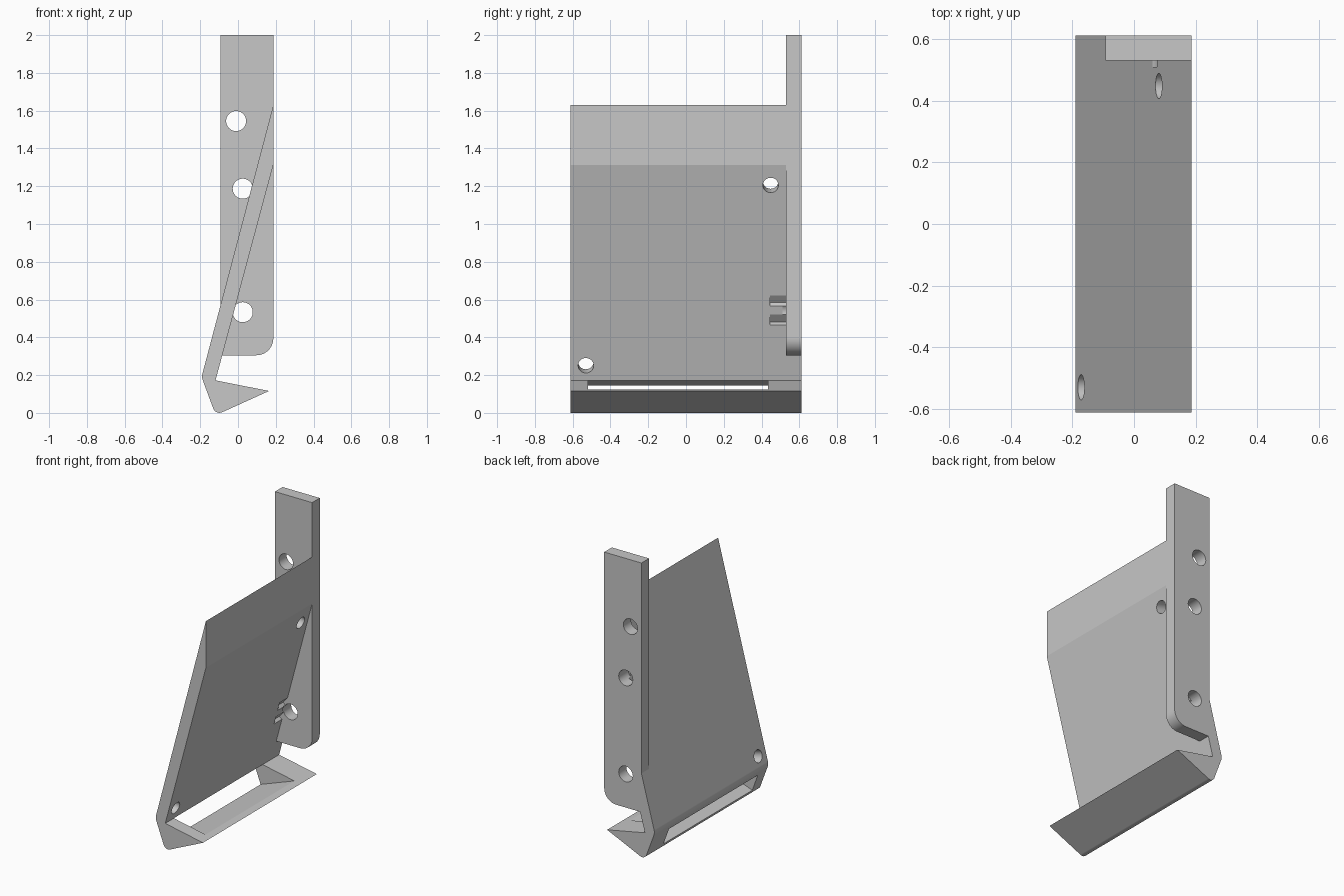
import bpy, bmesh, math
from mathutils import Vector

cube = bpy.data.objects.get("Cube")
if cube:
    bpy.data.objects.remove(cube, do_unlink=True)

grey = bpy.data.materials.new("plain grey")
grey.use_nodes = True
colour = (0.57, 0.57, 0.57, 1)
grey.diffuse_color = colour
grey.node_tree.nodes["Principled BSDF"].inputs["Base Color"].default_value = colour


def extrude(name, profile, y0, y1):
    """Extrude an x-z outline along y."""
    bm = bmesh.new()
    face = bm.faces.new([bm.verts.new((x, y0, z)) for x, z in profile])
    out = bmesh.ops.extrude_face_region(bm, geom=[face])
    bmesh.ops.translate(bm, vec=(0, y1 - y0, 0),
                        verts=[v for v in out["geom"] if isinstance(v, bmesh.types.BMVert)])
    bmesh.ops.recalc_face_normals(bm, faces=bm.faces)
    mesh = bpy.data.meshes.new(name)
    bm.to_mesh(mesh)
    bm.free()
    mesh.materials.append(grey)
    obj = bpy.data.objects.new(name, mesh)
    bpy.context.collection.objects.link(obj)
    return obj


def cylinder(name, centre, axis, radius, depth):
    bpy.ops.mesh.primitive_cylinder_add(vertices=40, radius=radius, depth=depth, location=centre)
    obj = bpy.context.object
    obj.name = name
    obj.rotation_euler = Vector(axis).to_track_quat("Z", "Y").to_euler()
    obj.data.materials.append(grey)
    return obj


def boolean(target, tool, operation):
    """Apply a boolean and remove its tool."""
    mod = target.modifiers.new(operation, "BOOLEAN")
    mod.operation, mod.object, mod.solver = operation, tool, "EXACT"
    bpy.ops.object.select_all(action="DESELECT")
    bpy.context.view_layer.objects.active = target
    target.select_set(True)
    bpy.ops.object.modifier_apply(modifier=mod.name)
    bpy.data.objects.remove(tool, do_unlink=True)


def fillet(prev, corner, nxt, radius, steps=8):
    """Points of a rounded outline corner."""
    p, c, n = Vector(prev), Vector(corner), Vector(nxt)
    a, b = (p - c).normalized(), (n - c).normalized()
    half = a.angle(b) / 2
    cut = radius / math.tan(half)
    centre = c + (a + b).normalized() * radius / math.sin(half)
    start = (c + a * cut - centre).normalized()
    end = (c + b * cut - centre).normalized()
    return [tuple(centre + start.slerp(end, i / steps) * radius) for i in range(steps + 1)]


# Leaning plate with a hooked lip along its foot
front, back, wall = -0.612, 0.612, 0.53
top, inner_top = (0.187, 1.63), (0.187, 1.313)
inner, tip = (-0.119, 0.172), (0.165, 0.116)
heel, bend = (-0.118, -0.012), (-0.193, 0.19)
outline = [top, inner_top, inner, tip]
outline += fillet(tip, heel, bend, 0.035)
outline += fillet(heel, bend, top, 0.06)
bracket = extrude("leaning_bracket", outline, front, back)

# Upright mounting strip with one rounded lower corner
low, right, left = 0.305, 0.187, -0.093
strip = [(left, 2.0), (left, low)]
strip += fillet((left, low), (right, low), (right, 2.0), 0.09, 12)
strip += [(right, 2.0)]
boolean(bracket, extrude("mounting_strip", strip, wall, back), "UNION")

# Screw holes through the strip
for x, z in [(-0.01, 1.545), (0.025, 1.187), (0.025, 0.533)]:
    boolean(bracket, cylinder("strip_hole", (x, 0.58, z), (0, 1, 0), 0.053, 0.14), "DIFFERENCE")

# Two holes square to the plate
across = Vector((-0.966, 0, 0.258))
for centre in [(0.118, 0.448, 1.216), (-0.136, -0.53, 0.261)]:
    boolean(bracket, cylinder("plate_hole", centre, across, 0.041, 0.3), "DIFFERENCE")

# Long slot through the lip
slot = [(-0.119, 0.172), (-0.24, 0.118), (-0.24, -0.005), (0.12, 0.125), (0.12, 0.25), (-0.09, 0.25)]
boolean(bracket, extrude("lip_slot", slot, -0.52, 0.435), "DIFFERENCE")

# Pair of small notches beside the lowest screw hole
for notch in [[(-0.014, 0.565), (-0.03, 0.585), (0.0, 0.622), (0.05, 0.6)],
              [(-0.026, 0.52), (-0.06, 0.48), (-0.041, 0.465), (0.03, 0.49)]]:
    boolean(bracket, extrude("notch", notch, 0.445, wall), "DIFFERENCE")

# Smooth the rounded corners and bores, keep the broad faces flat
bpy.ops.object.select_all(action="DESELECT")
bracket.select_set(True)
bpy.context.view_layer.objects.active = bracket
bpy.ops.object.shade_smooth_by_angle(angle=math.radians(25))
for face in bracket.data.polygons:
    if face.area > 0.02:
        face.use_smooth = False
